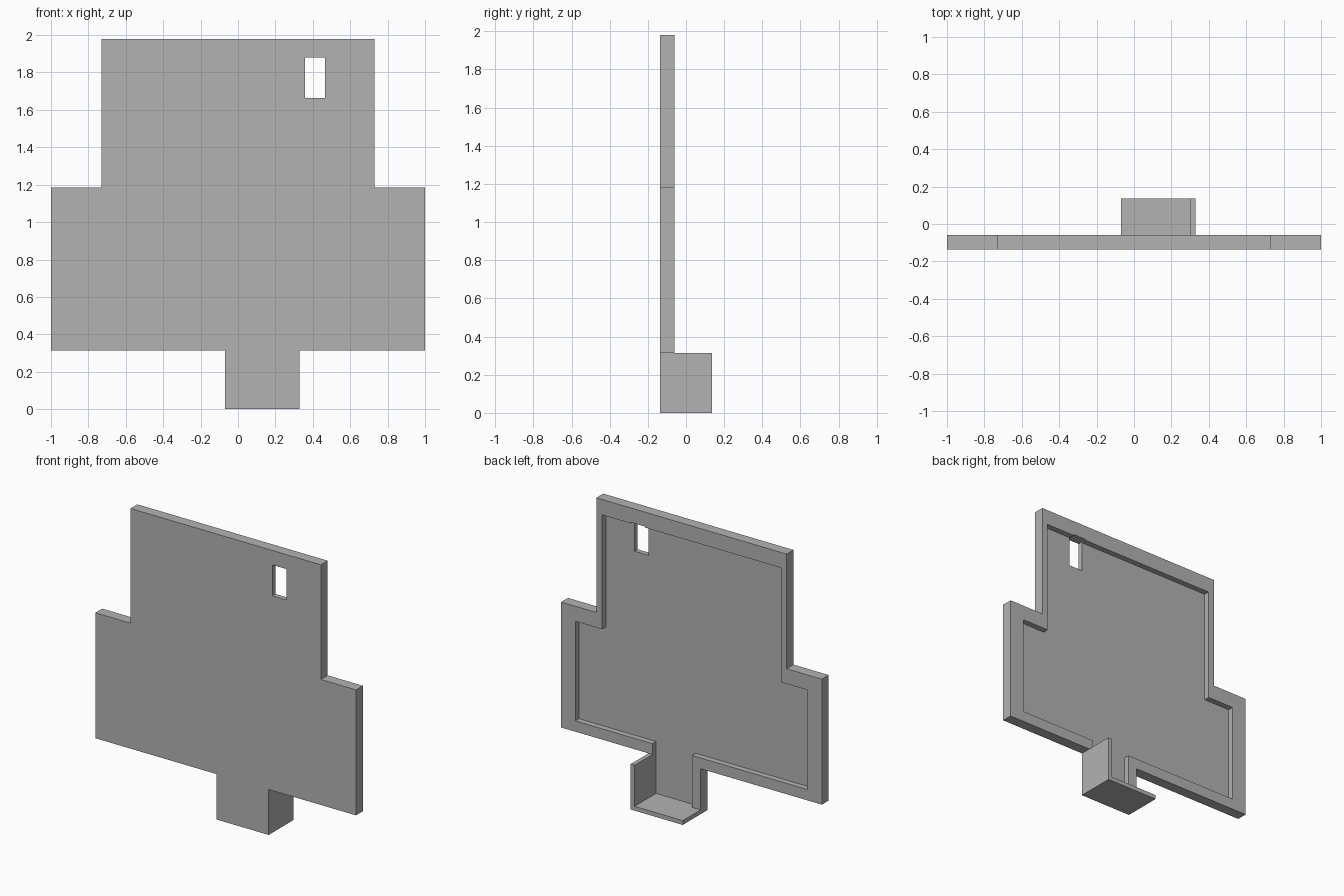
import bpy
import bmesh

cube = bpy.data.objects.get("Cube")
if cube:
    bpy.data.objects.remove(cube, do_unlink=True)

# Single material
grey = bpy.data.materials.new("light grey")
grey.use_nodes = True
colour = (0.45, 0.45, 0.45, 1)
grey.diffuse_color = colour
grey.node_tree.nodes["Principled BSDF"].inputs["Base Color"].default_value = colour

FRONT, RIM_BACK, TAB_BACK = -0.135, -0.06, 0.135
RECESS_FLOOR = -0.1


def prism(name, outline, y0, y1):
    """Extrude an (x, z) outline from y0 to y1."""
    bm = bmesh.new()
    face = bm.faces.new([bm.verts.new((x, y0, z)) for x, z in outline])
    new = bmesh.ops.extrude_face_region(bm, geom=[face])["geom"]
    verts = [v for v in new if isinstance(v, bmesh.types.BMVert)]
    bmesh.ops.translate(bm, vec=(0, y1 - y0, 0), verts=verts)
    bmesh.ops.recalc_face_normals(bm, faces=bm.faces)
    mesh = bpy.data.meshes.new(name)
    bm.to_mesh(mesh)
    bm.free()
    mesh.materials.append(grey)
    obj = bpy.data.objects.new(name, mesh)
    bpy.context.collection.objects.link(obj)
    return obj


def combine(target, tool, operation):
    """Apply a boolean and remove the tool object."""
    mod = target.modifiers.new(operation.title(), "BOOLEAN")
    mod.operation, mod.object, mod.solver = operation, tool, "EXACT"
    bpy.context.view_layer.objects.active = target
    bpy.ops.object.modifier_apply(modifier=mod.name)
    bpy.data.objects.remove(tool, do_unlink=True)


def stepped(wide, narrow, bottom, step, top, tab_left, tab_right, tab_bottom):
    """Stepped panel outline with a tab hanging from its lower edge."""
    return [(-wide, bottom), (tab_right, bottom), (tab_right, tab_bottom),
            (tab_left, tab_bottom), (tab_left, bottom), (wide, bottom),
            (wide, step), (narrow, step), (narrow, top),
            (-narrow, top), (-narrow, step), (-wide, step)]


# Stepped front panel
panel = prism("panel", stepped(1, 0.73, 0.315, 1.185, 1.98, 0.33, -0.07, 0),
              FRONT, RIM_BACK)

# L-shaped bracket: tab floor and its left wall
bracket = prism("tab_bracket", [(-0.07, 0), (0.33, 0), (0.33, 0.315),
                                (0.3, 0.315), (0.3, 0.03), (-0.07, 0.03)],
                FRONT, TAB_BACK)
combine(panel, bracket, "UNION")

# Recess in the back, running down into the tab
recess = prism("recess_cutter",
               stepped(0.89, 0.685, 0.39, 1.08, 1.873, 0.3, -0.005, 0.03),
               RECESS_FLOOR, 0.3)
combine(panel, recess, "DIFFERENCE")

# Rectangular window through the panel
window = prism("window_cutter", [(0.358, 1.665), (0.465, 1.665),
                                 (0.465, 1.88), (0.358, 1.88)], -0.3, 0.3)
combine(panel, window, "DIFFERENCE")
